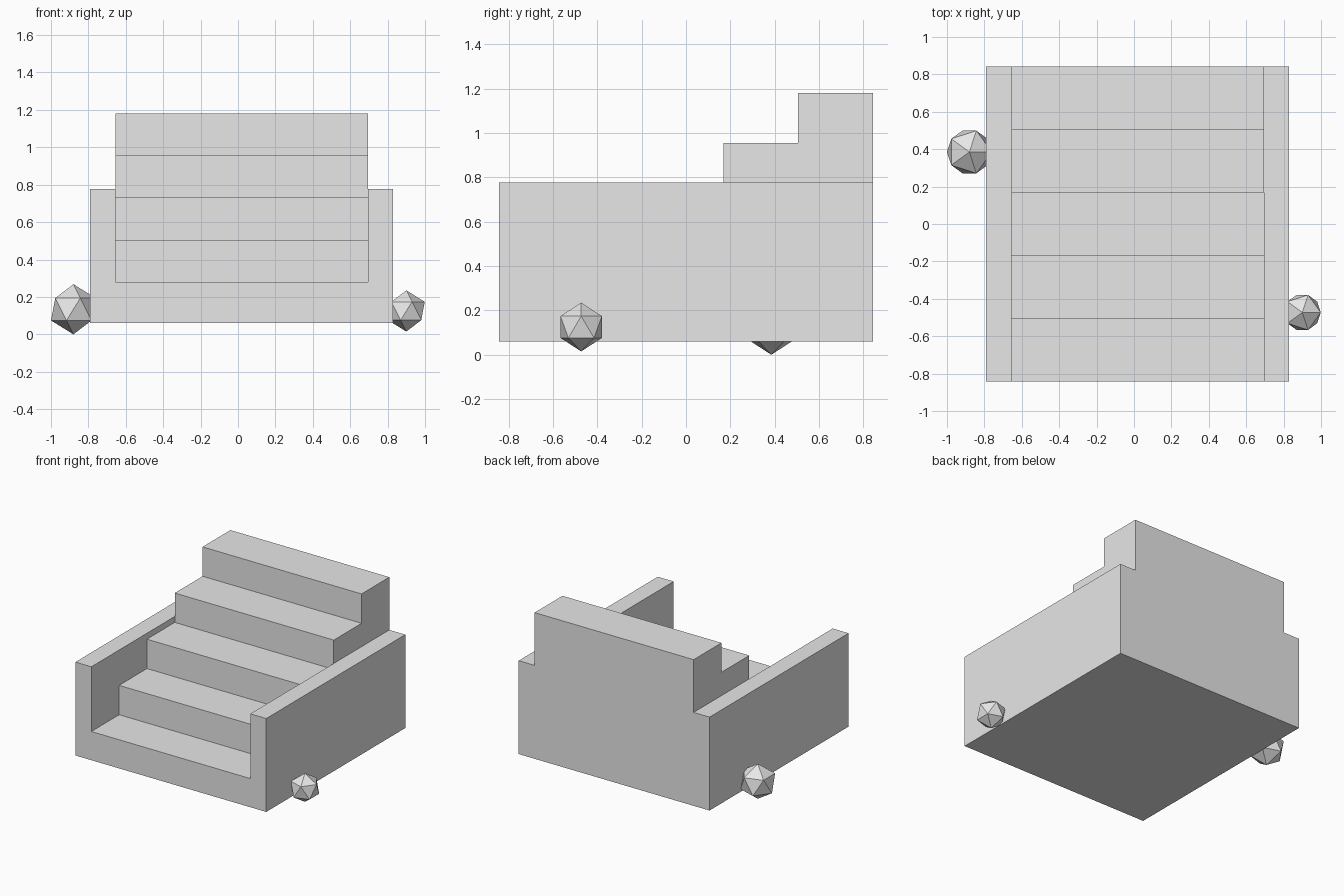
import bpy
import bmesh

cube = bpy.data.objects.get("Cube")
if cube:
    bpy.data.objects.remove(cube, do_unlink=True)

grey = bpy.data.materials.new("light grey")
grey.use_nodes = True
grey.diffuse_color = (0.8, 0.8, 0.8, 1)
grey.node_tree.nodes["Principled BSDF"].inputs["Base Color"].default_value = (0.8, 0.8, 0.8, 1)

# Main dimensions
WALL_L, WALL_R = 0.83, -0.79
STEP_L, STEP_R = 0.695, -0.655
HALF_DEPTH = 0.843
BASE, WALL_TOP, TOP = 0.06, 0.777, 1.182
STEPS = 5
FIRST, RISE = 0.28, 0.2255
TREAD = 2 * HALF_DEPTH / STEPS


def prism(name, profile, x0, x1):
    """Extrude a closed (y, z) profile from x0 to x1."""
    bm = bmesh.new()
    face = bm.faces.new([bm.verts.new((x0, y, z)) for y, z in profile])
    ext = bmesh.ops.extrude_face_region(bm, geom=[face])
    moved = [v for v in ext["geom"] if isinstance(v, bmesh.types.BMVert)]
    bmesh.ops.translate(bm, verts=moved, vec=(x1 - x0, 0, 0))
    bmesh.ops.recalc_face_normals(bm, faces=bm.faces)
    mesh = bpy.data.meshes.new(name)
    bm.to_mesh(mesh)
    bm.free()
    mesh.materials.append(grey)
    obj = bpy.data.objects.new(name, mesh)
    bpy.context.collection.objects.link(obj)
    return obj


def rect(y0, y1, z0, z1):
    return [(y0, z0), (y1, z0), (y1, z1), (y0, z1)]


def carve(obj, cutter):
    """Cut the cutter out of obj, then discard it."""
    cutter.hide_render = True
    mod = obj.modifiers.new("carve", 'BOOLEAN')
    mod.operation = 'DIFFERENCE'
    mod.solver = 'EXACT'
    mod.object = cutter
    bpy.context.view_layer.objects.active = obj
    bpy.ops.object.modifier_apply(modifier=mod.name)
    bpy.data.objects.remove(cutter, do_unlink=True)


# Staircase block with its side walls
stairs = prism("staircase", rect(-HALF_DEPTH, HALF_DEPTH, BASE, TOP), WALL_R, WALL_L)

# Lower the side walls
for inner, outer in ((STEP_R, WALL_R - 0.2), (STEP_L, WALL_L + 0.2)):
    carve(stairs, prism("wall_cutter", rect(-1, 1, WALL_TOP, 1.5), inner, outer))

# Cut the steps between the walls
profile = [(-1, 1.5), (-1, FIRST)]
for i in range(1, STEPS):
    y = -HALF_DEPTH + i * TREAD
    z = FIRST + (i - 1) * RISE
    profile += [(y, z), (y, z + RISE)]
profile[-1] = (profile[-1][0], 1.5)
carve(stairs, prism("step_cutter", profile, STEP_R, STEP_L))

# Faceted boulders beside the walls
for name, radius, place in (("right_boulder", 0.134, (-0.88, 0.385, 0.134)),
                            ("left_boulder", 0.11, (0.9, -0.473, 0.125))):
    bpy.ops.mesh.primitive_ico_sphere_add(subdivisions=1, radius=radius, location=place)
    boulder = bpy.context.object
    boulder.name = name
    boulder.data.materials.append(grey)
